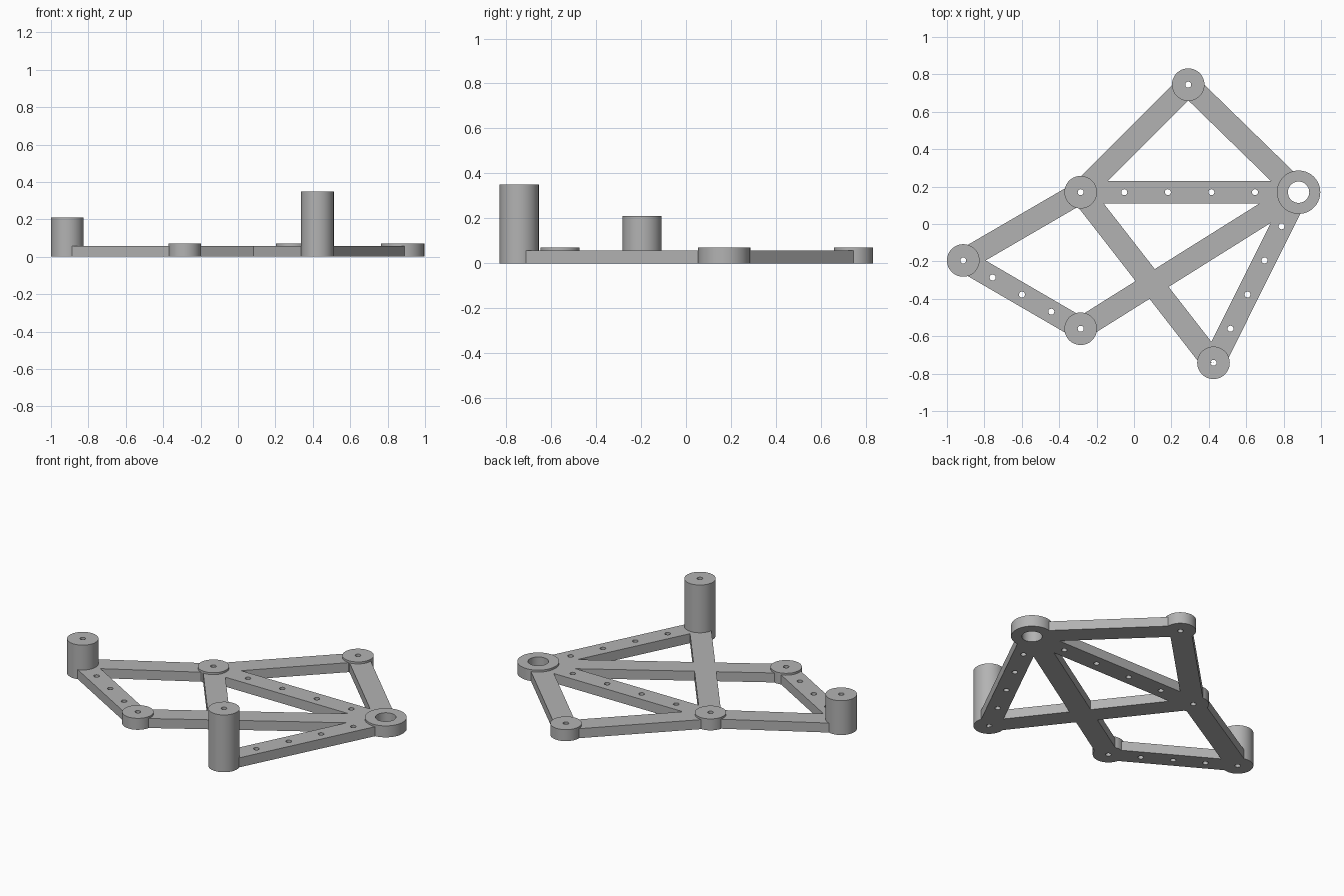
import bpy, math
from mathutils import Vector

cube = bpy.data.objects.get("Cube")
if cube:
    bpy.data.objects.remove(cube, do_unlink=True)

GREY = (0.45, 0.45, 0.45, 1)
grey = bpy.data.materials.new("plain_grey")
grey.use_nodes = True
grey.diffuse_color = GREY
grey.node_tree.nodes["Principled BSDF"].inputs["Base Color"].default_value = GREY

BAR_W, BAR_H, PIN_R = 0.12, 0.058, 0.016

# Hubs: position, radius, height, bore radius
hubs = {
    "left_post": ((-0.913, -0.195), 0.087, 0.21, PIN_R),
    "centre": ((-0.285, 0.17), 0.087, 0.07, PIN_R),
    "front_left": ((-0.285, -0.56), 0.087, 0.07, PIN_R),
    "back": ((0.29, 0.745), 0.087, 0.07, PIN_R),
    "tall_post": ((0.425, -0.742), 0.087, 0.35, PIN_R),
    "ring": ((0.88, 0.17), 0.116, 0.07, 0.057),
}

# Bars: two hub names and the number of evenly spaced pin holes
bars = [
    ("left_post", "centre", 0), ("centre", "back", 0), ("back", "ring", 0),
    ("centre", "ring", 4), ("left_post", "front_left", 3),
    ("front_left", "ring", 0), ("centre", "tall_post", 0), ("tall_post", "ring", 4),
]


def finish(name):
    ob = bpy.context.object
    ob.name = name
    ob.data.materials.append(grey)
    bpy.ops.object.transform_apply(location=True, rotation=True, scale=True)
    return ob


def cylinder(name, pos, radius, z0, z1, sides):
    bpy.ops.mesh.primitive_cylinder_add(vertices=sides, radius=radius, depth=z1 - z0,
                                        location=(pos[0], pos[1], (z0 + z1) / 2))
    return finish(name)


def bar(name, a, b):
    mid, d = (a + b) / 2, b - a
    bpy.ops.mesh.primitive_cube_add(size=1, location=(mid.x, mid.y, BAR_H / 2),
                                    rotation=(0, 0, math.atan2(d.y, d.x)))
    bpy.context.object.scale = (d.length, BAR_W, BAR_H)
    return finish(name)


def combine(target, other, operation):
    bpy.ops.object.select_all(action="DESELECT")
    bpy.context.view_layer.objects.active = target
    target.select_set(True)
    mod = target.modifiers.new(operation.lower(), "BOOLEAN")
    mod.operation, mod.solver, mod.object = operation, "EXACT", other
    bpy.ops.object.modifier_apply(modifier=mod.name)
    bpy.data.objects.remove(other, do_unlink=True)


# Solid parts and the drills that go through them
solids, drills = [], []
for a, b, holes in bars:
    pa, pb = Vector(hubs[a][0]), Vector(hubs[b][0])
    solids.append(bar(f"bar_{a}_to_{b}", pa, pb))
    for i in range(holes):
        spot = pa.lerp(pb, (i + 1) / (holes + 1))
        drills.append(cylinder("pin_drill", spot, PIN_R, -0.1, 0.5, 24))
for name, (pos, radius, height, bore) in hubs.items():
    solids.append(cylinder(f"{name}_hub", pos, radius, 0, height, 64))
    drills.append(cylinder("bore_drill", pos, bore, -0.1, 0.5, 24 if bore == PIN_R else 48))

# Fuse everything into one plate, then drill it
plate = solids[0]
for part in solids[1:]:
    combine(plate, part, "UNION")
for drill in drills:
    combine(plate, drill, "DIFFERENCE")
plate.name = "truss_plate_with_posts"
bpy.ops.object.shade_smooth_by_angle(angle=math.radians(30))
